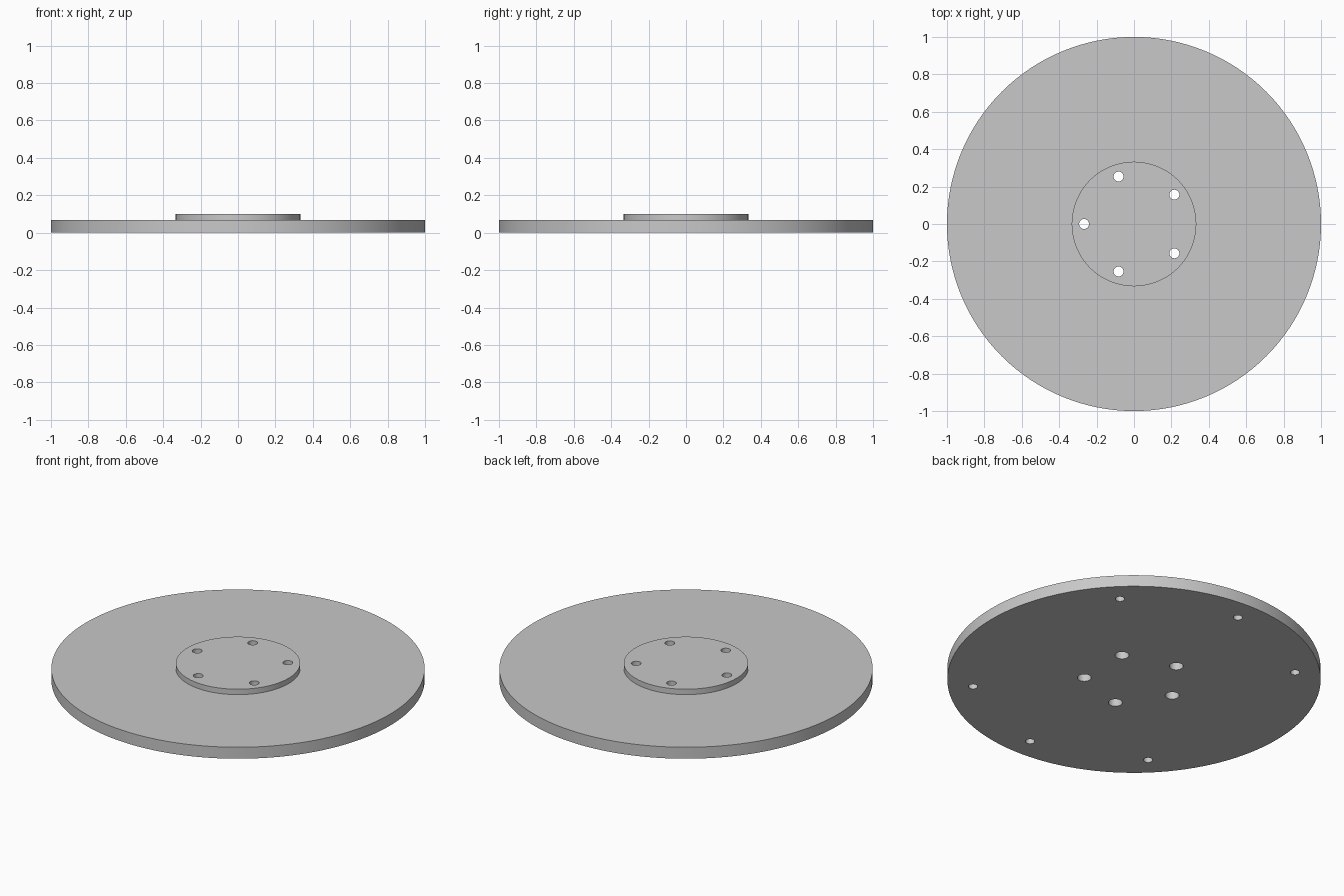
import bpy
import bmesh
from math import cos, sin, pi, radians

if "Cube" in bpy.data.objects:
    bpy.data.objects.remove(bpy.data.objects["Cube"], do_unlink=True)

grey = bpy.data.materials.new("plain grey")
grey.use_nodes = True
colour = (0.58, 0.58, 0.58, 1)
grey.diffuse_color = colour
grey.node_tree.nodes["Principled BSDF"].inputs["Base Color"].default_value = colour


def add_turned(bm, profile, sides, x=0, y=0):
    """Closed turned solid from (radius, height) pairs, bottom to top."""
    rings = []
    for r, z in profile:
        rings.append([bm.verts.new((x + r * cos(2 * pi * i / sides),
                                    y + r * sin(2 * pi * i / sides), z))
                      for i in range(sides)])
    for low, high in zip(rings, rings[1:]):
        for i in range(sides):
            j = (i + 1) % sides
            bm.faces.new((low[i], low[j], high[j], high[i]))
    bm.faces.new(rings[0][::-1])
    bm.faces.new(rings[-1])


def make_object(name, bm):
    mesh = bpy.data.meshes.new(name)
    bm.to_mesh(mesh)
    bm.free()
    mesh.materials.append(grey)
    obj = bpy.data.objects.new(name, mesh)
    bpy.context.collection.objects.link(obj)
    return obj


# Round plate with the raised centre boss
PLATE_TOP, BOSS_TOP, BOSS_R = 0.068, 0.1, 0.333
bm = bmesh.new()
add_turned(bm, [(1, 0), (1, PLATE_TOP), (BOSS_R, PLATE_TOP), (BOSS_R, BOSS_TOP)], 128)
plate = make_object("flanged_plate", bm)

# Cutters: counterbored through holes in the boss, blind holes near the rim
bm = bmesh.new()
BORE_R, HOLE_R, BORE_DEPTH = 0.0375, 0.0265, 0.05
for k in range(5):
    a = radians(36 + 72 * k)
    add_turned(bm, [(BORE_R, -0.05), (BORE_R, BORE_DEPTH), (HOLE_R, BORE_DEPTH), (HOLE_R, 0.2)],
               32, 0.267 * cos(a), 0.267 * sin(a))
for degrees in (45, 90, 135, 225, 270, 315):
    a = radians(degrees)
    add_turned(bm, [(0.025, -0.05), (0.025, 0.04)], 32, 0.866 * cos(a), 0.866 * sin(a))
cutter = make_object("hole_cutters", bm)
cutter.hide_render = True

# Cut the holes and drop the helper
cut = plate.modifiers.new("holes", "BOOLEAN")
cut.operation = "DIFFERENCE"
cut.solver = "EXACT"
cut.object = cutter
bpy.ops.object.select_all(action="DESELECT")
plate.select_set(True)
bpy.context.view_layer.objects.active = plate
bpy.ops.object.modifier_apply(modifier=cut.name)
bpy.data.objects.remove(cutter, do_unlink=True)
bpy.ops.object.shade_smooth_by_angle(angle=radians(30))
